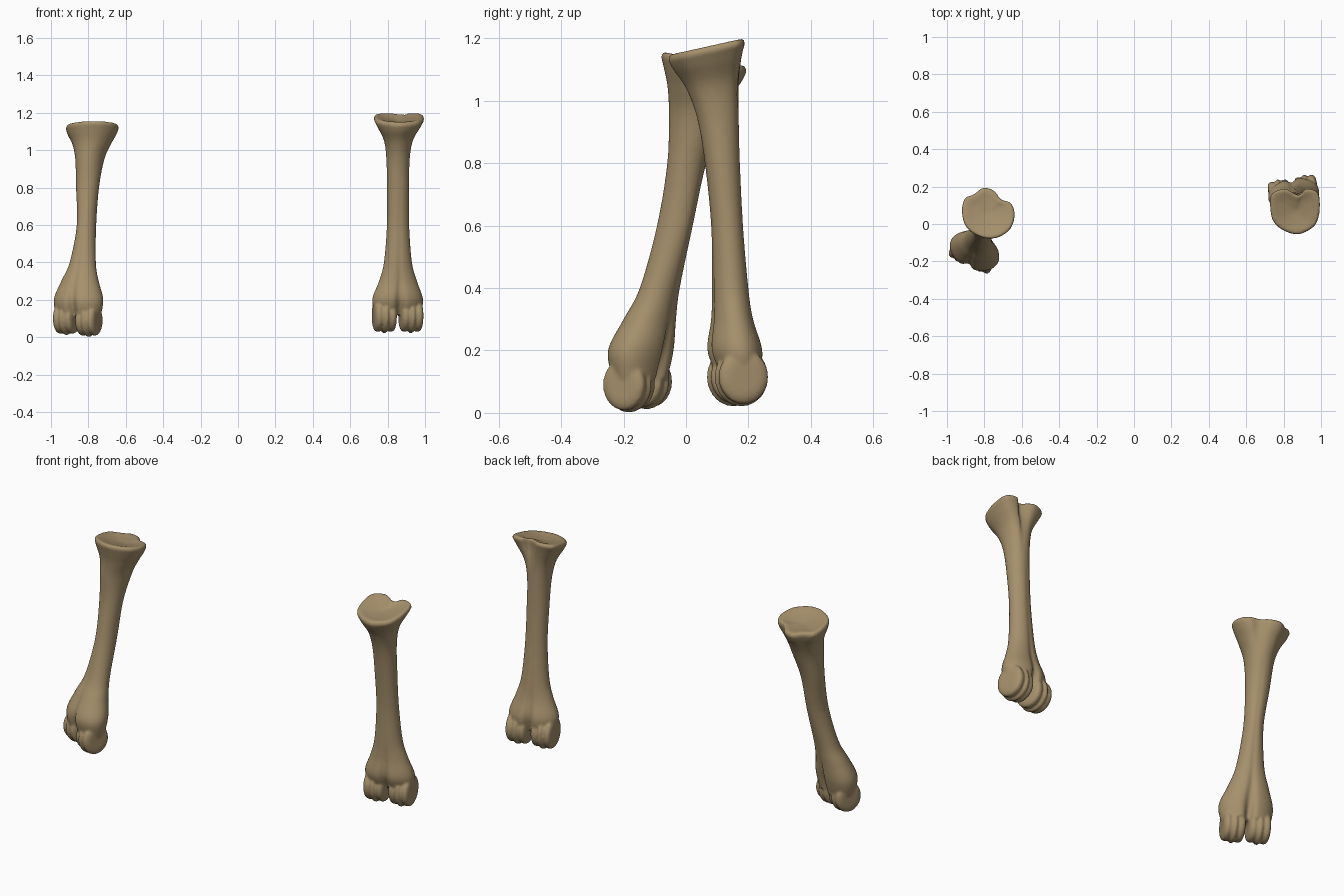
import bpy, bmesh, math
from mathutils import Vector, Matrix

if "Cube" in bpy.data.objects:
    bpy.data.objects.remove(bpy.data.objects["Cube"])

mat = bpy.data.materials.new("bone tan")
mat.diffuse_color = (0.38, 0.28, 0.15, 1)
mat.use_nodes = True
mat.node_tree.nodes["Principled BSDF"].inputs["Base Color"].default_value = mat.diffuse_color
N = 72


def spline(pts, t, closed=False):
    """Catmull-Rom sample of a list of tuples, t in point units."""
    i, n = int(math.floor(t)), len(pts)
    f = t - i
    get = lambda k: pts[k % n] if closed else pts[max(0, min(n - 1, k))]
    return [0.5 * (2 * b + (c - a) * f + (2 * a - 5 * b + 4 * c - d) * f * f
                   + (3 * b - a - 3 * c + d) * f ** 3)
            for a, b, c, d in zip(get(i - 1), get(i), get(i + 1), get(i + 2))]


def section(ring, outline, yaw, scale=1.0, lift=0.0):
    """Cross-section: turned ellipse with front/back groove, blended to the joint outline."""
    z, x0, x1, y0, y1, slope, w, g = ring
    cx, cy, X, Y = (x0 + x1) / 2, (y0 + y1) / 2, (x1 - x0) / 2, (y1 - y0) / 2
    c2, s2 = math.cos(yaw) ** 2, math.sin(yaw) ** 2
    a = math.sqrt(max(1e-5, (X * X * c2 - Y * Y * s2) / (c2 - s2)))
    b = math.sqrt(max(1e-5, (Y * Y * c2 - X * X * s2) / (c2 - s2)))
    out = []
    for i in range(N):
        u, v = spline(outline, i * len(outline) / N, True)
        th = math.atan2(v, u) - yaw
        lx, ly = a * math.cos(th), b * math.sin(th)
        ly *= 1 - g * math.exp(-(lx / a / 0.16) ** 2)
        ex = lx * math.cos(yaw) - ly * math.sin(yaw)
        ey = lx * math.sin(yaw) + ly * math.cos(yaw)
        dx = ((1 - w) * ex + w * u * X) * scale
        dy = ((1 - w) * ey + w * v * Y) * scale
        out.append((cx + dx, cy + dy, z + slope * dy + lift))
    return out


def loft(bm, loops):
    rows = [[bm.verts.new(p) for p in lp] for lp in loops]
    for r, s in zip(rows, rows[1:]):
        n = len(r)
        for i in range(n):
            bm.faces.new((r[i], r[(i + 1) % n], s[(i + 1) % n], s[i]))
    bm.faces.new(rows[0][::-1])
    bm.faces.new(rows[-1])


# ridged roller profile: (position along axis, radius)
ROLLER = [(-1, .5), (-.96, .7), (-.82, .88), (-.55, .92), (-.28, .84), (-.12, .97), (0, 1),
          (.12, .97), (.28, .84), (.55, .92), (.82, .88), (.96, .7), (1, .5)]


def condyle(bm, centre, yaw, half, ry, rz):
    m = Matrix.Translation(centre) @ Matrix.Rotation(yaw, 4, 'Z')
    loft(bm, [[m @ Vector((t * half, r * ry * math.cos(k * math.tau / 48),
                           r * rz * math.sin(k * math.tau / 48))) for k in range(48)]
              for t, r in ROLLER])


def bone(name, rings, outline, yaw, mid, offset, half, ry, rz, dz):
    bm = bmesh.new()
    # shaft with flared ends
    steps = (len(rings) - 1) * 5
    loops = [section(spline(rings, k / 5), outline, yaw) for k in range(steps + 1)]
    # dished joint surface on top
    for s, h in ((.985, .012), (.94, .019), (.8, .017), (.55, .009), (.3, .004), (.1, 0)):
        loops.append(section(rings[-1], outline, yaw, s, h))
    loft(bm, loops)
    # pair of rollers at the bottom
    ax = Vector((math.cos(yaw), math.sin(yaw), 0))
    for side in (-1, 1):
        condyle(bm, Vector(mid) + ax * offset * side + Vector((0, 0, dz * side)),
                yaw, half, ry, rz)
    bmesh.ops.recalc_face_normals(bm, faces=bm.faces)
    me = bpy.data.meshes.new(name)
    bm.to_mesh(me)
    bm.free()
    me.materials.append(mat)
    ob = bpy.data.objects.new(name, me)
    bpy.context.collection.objects.link(ob)
    # fuse the parts into one smooth surface
    rm = ob.modifiers.new("fuse", 'REMESH')
    rm.mode, rm.voxel_size, rm.use_smooth_shade = 'VOXEL', 0.006, True
    sm = ob.modifiers.new("soften", 'SMOOTH')
    sm.factor, sm.iterations = 0.5, 6
    bpy.context.view_layer.objects.active = ob
    for m in ("fuse", "soften"):
        bpy.ops.object.modifier_apply(modifier=m)


# rings: z, left, right, front, back, slope, outline blend, groove
bone("left_leg_bone", [
    (.11, -.97, -.735, -.235, -.06, 0, 0, .5),
    (.20, -.985, -.72, -.25, -.04, 0, 0, .25),
    (.30, -.945, -.745, -.2, -.032, 0, 0, .14),
    (.40, -.90, -.76, -.148, -.02, 0, 0, .08),
    (.60, -.862, -.758, -.093, .022, 0, 0, .05),
    (.80, -.866, -.743, -.06, .065, 0, 0, .03),
    (.95, -.87, -.715, -.055, .115, -.05, .1, 0),
    (1.03, -.885, -.68, -.058, .15, -.1, .5, 0),
    (1.08, -.908, -.652, -.068, .178, -.15, .9, 0),
    (1.115, -.92, -.637, -.077, .193, -.17, 1, 0)],
    [(1, -.05), (.85, .4), (.48, .55), (.2, .9), (-.2, 1), (-.55, .75), (-.87, .6),
     (-1, .2), (-.92, -.4), (-.6, -.78), (-.1, -1), (.4, -.95), (.85, -.6)],
    math.radians(-25), (-.857, -.155, .095), .066, .057, .08, .09, -.005)

bone("right_leg_bone", [
    (.12, .735, .975, .10, .235, 0, 0, .5),
    (.20, .717, .99, .068, .245, 0, 0, .25),
    (.30, .754, .957, .08, .215, 0, 0, .14),
    (.40, .78, .93, .083, .2, 0, 0, .08),
    (.60, .796, .915, .08, .183, 0, 0, .05),
    (.80, .796, .915, .06, .173, 0, 0, .03),
    (.95, .793, .918, .035, .17, .05, .1, 0),
    (1.05, .78, .935, 0, .172, .12, .4, 0),
    (1.12, .745, .975, -.04, .18, .2, .85, 0),
    (1.155, .726, .995, -.056, .188, .22, 1, 0)],
    [(1, .25), (.9, .85), (.45, 1), (.2, .74), (0, .78), (-.4, 1), (-.85, .85),
     (-1, .5), (-.9, -.35), (-.5, -.8), (.1, -1), (.65, -.75), (.9, -.4)],
    math.radians(10), (.853, .165, .115), .072, .06, .088, .095, 0)
